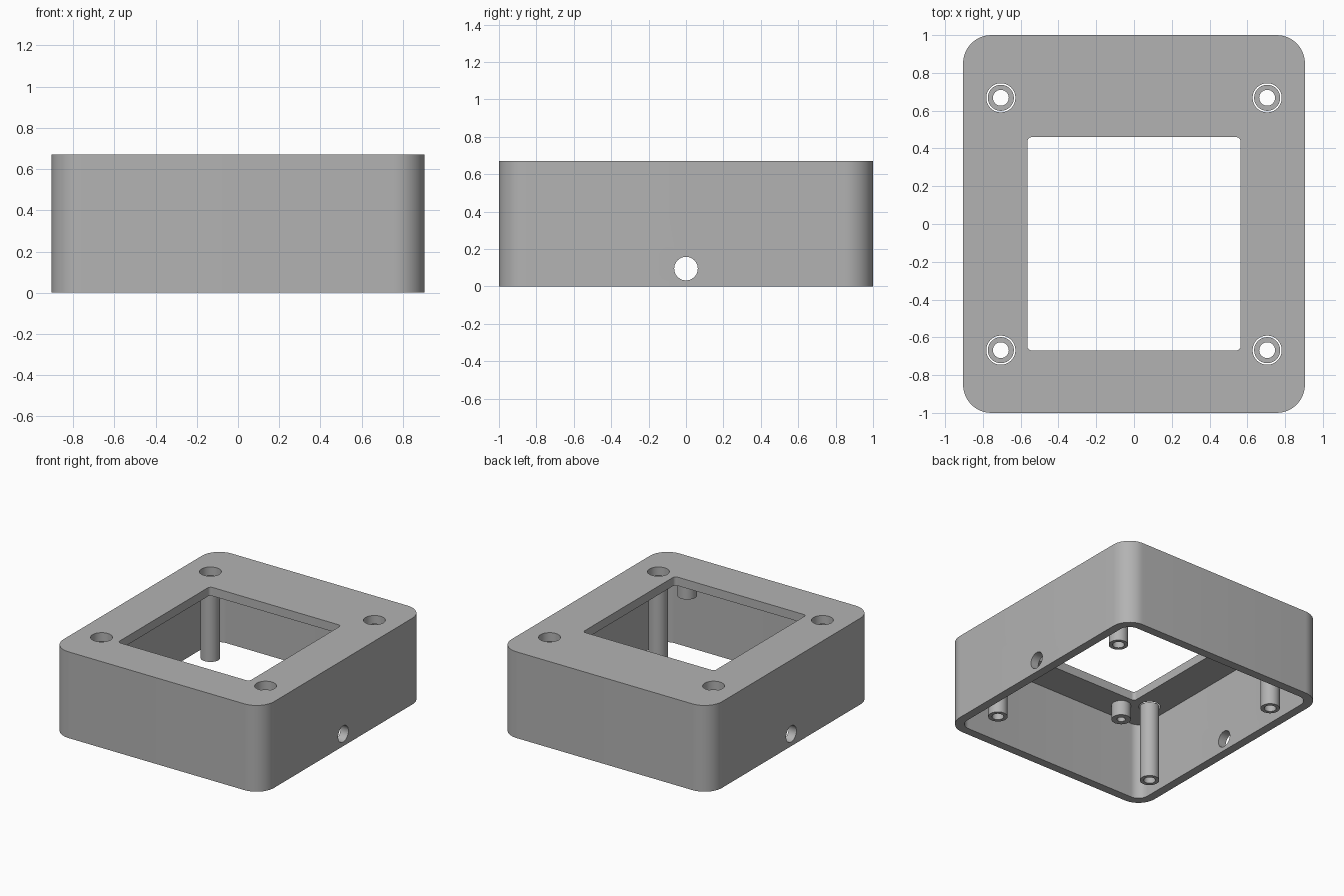
import bpy
import bmesh
from math import sin, cos, pi, radians

if "Cube" in bpy.data.objects:
    bpy.data.objects.remove(bpy.data.objects["Cube"])

HEIGHT, WALL = 0.67, 0.067
CEILING = HEIGHT - WALL
WIDTH, DEPTH, CORNER = 1.81, 2.0, 0.15

grey = bpy.data.materials.new("plain_grey")
grey.use_nodes = True
grey.diffuse_color = (0.45, 0.45, 0.45, 1)
grey.node_tree.nodes["Principled BSDF"].inputs["Base Color"].default_value = grey.diffuse_color


def make_object(name, bm):
    bmesh.ops.recalc_face_normals(bm, faces=bm.faces)
    mesh = bpy.data.meshes.new(name)
    bm.to_mesh(mesh)
    bm.free()
    mesh.materials.append(grey)
    obj = bpy.data.objects.new(name, mesh)
    bpy.context.collection.objects.link(obj)
    return obj


def rounded_block(name, w, d, r, z0, z1, y=0, steps=12):
    """Upright block with rounded vertical corners."""
    bm = bmesh.new()
    verts = []
    for i, (sx, sy) in enumerate([(1, 1), (-1, 1), (-1, -1), (1, -1)]):
        for k in range(steps + 1):
            a = (i + k / steps) * pi / 2
            verts.append(bm.verts.new((sx * (w / 2 - r) + r * cos(a),
                                       y + sy * (d / 2 - r) + r * sin(a), z0)))
    base = bm.faces.new(verts)
    top = bmesh.ops.extrude_face_region(bm, geom=[base])["geom"]
    bmesh.ops.translate(bm, vec=(0, 0, z1 - z0),
                        verts=[v for v in top if isinstance(v, bmesh.types.BMVert)])
    return make_object(name, bm)


def cylinder(name, r, length, location, rotation=(0, 0, 0)):
    bm = bmesh.new()
    bmesh.ops.create_cone(bm, cap_ends=True, segments=48, radius1=r, radius2=r, depth=length)
    obj = make_object(name, bm)
    obj.location, obj.rotation_euler = location, rotation
    return obj


def tube(name, x, y, outer, inner, z0, z1, segments=40):
    """Hollow pillar, built as a closed loop of four rings."""
    bm = bmesh.new()
    rings = [[bm.verts.new((x + r * cos(2 * pi * k / segments),
                            y + r * sin(2 * pi * k / segments), z))
              for k in range(segments)]
             for r, z in ((outer, z0), (outer, z1), (inner, z1), (inner, z0))]
    for i in range(4):
        a, b = rings[i], rings[(i + 1) % 4]
        for k in range(segments):
            n = (k + 1) % segments
            bm.faces.new((a[k], a[n], b[n], b[k]))
    smooth(make_object(name, bm))


def smooth(obj):
    bpy.ops.object.select_all(action="DESELECT")
    obj.select_set(True)
    bpy.context.view_layer.objects.active = obj
    bpy.ops.object.shade_smooth_by_angle(angle=radians(30))


def cut(obj, cutter):
    cutter.hide_render = True
    mod = obj.modifiers.new("cut", "BOOLEAN")
    mod.operation, mod.solver, mod.object = "DIFFERENCE", "EXACT", cutter
    bpy.context.view_layer.objects.active = obj
    bpy.ops.object.modifier_apply(modifier=mod.name)
    bpy.data.objects.remove(cutter)


corners = [(sx, sy) for sx in (-1, 1) for sy in (-1, 1)]
side = {-1: "right", 1: "left"}
end = {-1: "front", 1: "back"}

# Housing: open underneath, with a window in the top
housing = rounded_block("housing", WIDTH, DEPTH, CORNER, 0, HEIGHT)
cut(housing, rounded_block("cavity_cutter", WIDTH - 2 * WALL, DEPTH - 2 * WALL,
                           CORNER - WALL, -0.1, CEILING))
cut(housing, rounded_block("window_cutter", 1.13, 1.13, 0.025, 0.5, 0.8, y=-0.105, steps=6))

# Cable hole through both side walls
cut(housing, cylinder("cable_cutter", 0.063, 3, (0, 0, 0.095), (0, pi / 2, 0)))

# Screw access holes in the top
for sx, sy in corners:
    cut(housing, cylinder("screw_cutter", 0.077, 0.3, (sx * 0.705, sy * 0.668, HEIGHT)))
smooth(housing)

# Long screw posts and short mounting pegs under the top
for sx, sy in corners:
    place = f"{end[sy]}_{side[sx]}"
    tube(f"screw_post_{place}", sx * 0.705, sy * 0.668, 0.069, 0.042, 0, CEILING)
    tube(f"mounting_peg_{place}", sx * 0.535, sy * 0.78, 0.069, 0.03, 0.487, CEILING + 0.002)
